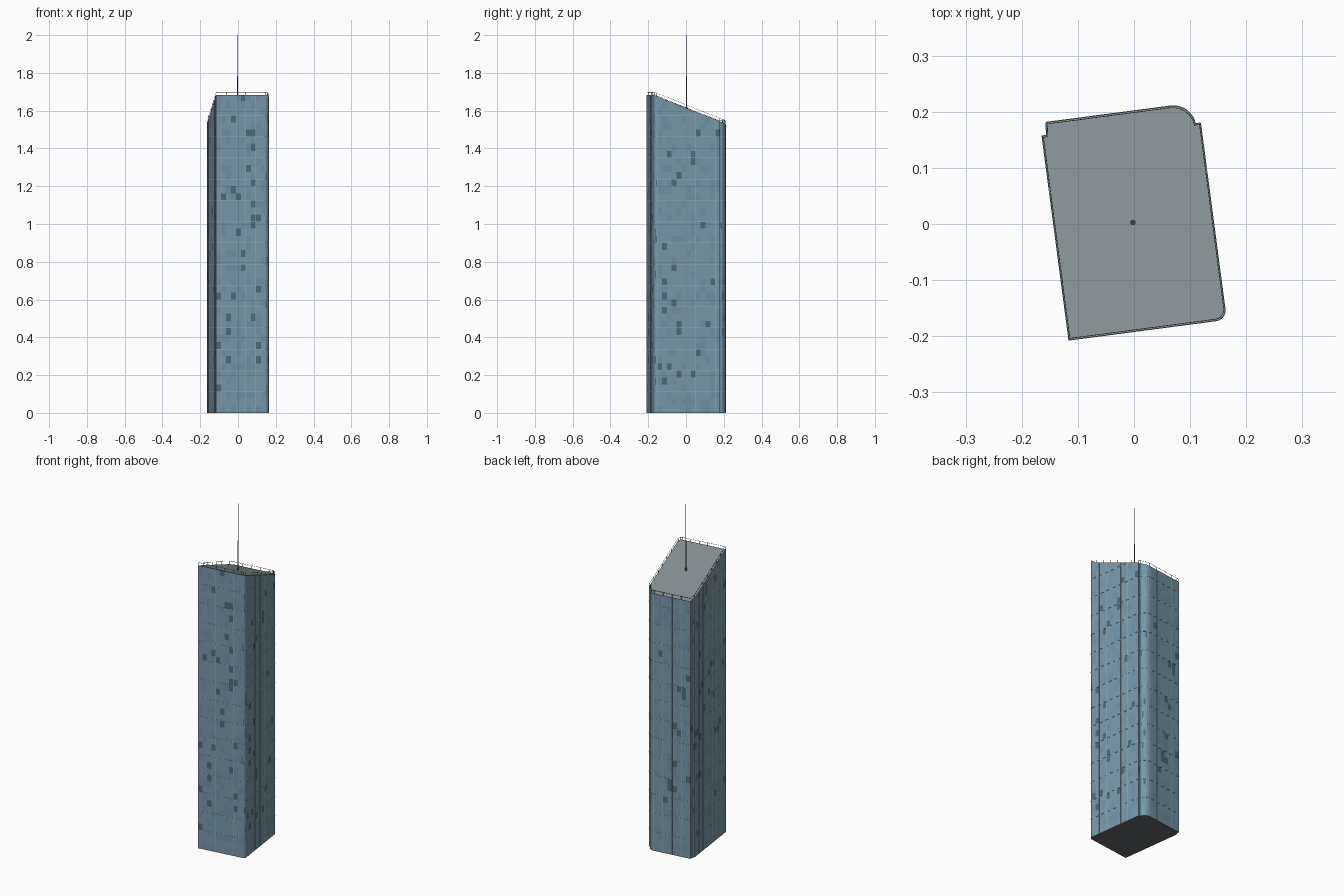
import bpy, bmesh, math, random
from mathutils import Vector, Matrix

if "Cube" in bpy.data.objects:
    bpy.data.objects.remove(bpy.data.objects["Cube"])

random.seed(7)
TURN = Matrix.Rotation(math.radians(7.5), 4, 'Z')
TOP, SLOPE, FRONT = 1.682, 0.393, -0.19
FLOOR = 0.0375


def roof_z(y):
    return TOP - SLOPE * (y - FRONT)


def material(name, rgb):
    m = bpy.data.materials.new(name)
    m.diffuse_color = (*rgb, 1)
    m.use_nodes = True
    m.node_tree.nodes["Principled BSDF"].inputs["Base Color"].default_value = m.diffuse_color
    return m


glass = material("glass", (0.19, 0.32, 0.40))
glass_mid = material("glass_mid", (0.17, 0.29, 0.38))
glass_dark = material("glass_dark", (0.075, 0.15, 0.19))
trim = material("trim", (0.36, 0.43, 0.46))
roof = material("roof", (0.22, 0.27, 0.28))
metal = material("metal", (0.12, 0.13, 0.14))


def finish(bm, name, mats):
    bm.transform(TURN)
    me = bpy.data.meshes.new(name)
    bm.to_mesh(me)
    bm.free()
    for m in mats:
        me.materials.append(m)
    ob = bpy.data.objects.new(name, me)
    bpy.context.collection.objects.link(ob)
    return ob


def arc(cx, cy, r, a0, a1, n):
    return [Vector((cx + r * math.cos(math.radians(a0 + (a1 - a0) * i / n)),
                    cy + r * math.sin(math.radians(a0 + (a1 - a0) * i / n))))
            for i in range(n + 1)]


# Footprint, counter-clockwise: two rounded corners and two notches
corners = [Vector((-0.142, -0.19))]
corners += arc(0.123, -0.172, 0.018, -90, 0, 5)
corners += [Vector((0.141, 0.163)), Vector((0.132, 0.163))]
corners += arc(0.092, 0.160, 0.040, 8, 90, 6)
corners += [Vector((-0.132, 0.2)), Vector((-0.134, 0.177)), Vector((-0.142, 0.177))]

# Split the long edges into window columns; every second one gets a mullion
points, mullions = [], []
for i, a in enumerate(corners):
    b = corners[(i + 1) % len(corners)]
    n = max(1, round((b - a).length / 0.0268))
    normal = Vector(((b - a).y, -(b - a).x)).normalized()
    for k in range(n):
        p = a.lerp(b, k / n)
        points.append(p)
        if n > 2 and k % 2 == 0:
            mullions.append((p, (b - a).normalized()))
N = len(points)


def cut_roof(bm):
    return bmesh.ops.bisect_plane(
        bm, geom=bm.verts[:] + bm.edges[:] + bm.faces[:], dist=1e-6,
        plane_co=(0, FRONT, TOP), plane_no=(0, SLOPE, 1), clear_outer=True)


def bar(bm, p, q, thick):
    """Square bar between two 3D points."""
    d = q - p
    mat = Matrix.Translation((p + q) / 2) @ d.to_track_quat('Z', 'Y').to_matrix().to_4x4()
    bmesh.ops.create_cube(bm, size=1, matrix=mat @ Matrix.Diagonal((thick, thick, d.length, 1)))


# Tower body: window panels, bottom and sloping roof
bm = bmesh.new()
rows = math.ceil(1.72 / FLOOR)
grid = [[bm.verts.new((p.x, p.y, r * FLOOR)) for p in points] for r in range(rows + 1)]
for r in range(rows):
    for c in range(N):
        d = (c + 1) % N
        f = bm.faces.new((grid[r][c], grid[r][d], grid[r + 1][d], grid[r + 1][c]))
        x = random.random()
        f.material_index = 2 if x < 0.045 and r > 2 else 1 if x < 0.25 else 0
base = bm.faces.new(list(reversed(grid[0])))
base.material_index = 4
cut_roof(bm)
lid = bmesh.ops.contextual_create(bm, geom=[e for e in bm.edges if e.is_boundary])
for f in lid["faces"]:
    f.material_index = 3
bmesh.ops.recalc_face_normals(bm, faces=bm.faces[:])
finish(bm, "tower_body", [glass, glass_mid, glass_dark, roof, metal])

# Facade trim: a band every third floor and thin vertical mullions
bm = bmesh.new()
for k in range(1, 15):
    z = k * FLOOR * 3
    for c in range(N):
        a, b = points[c], points[(c + 1) % N]
        bar(bm, Vector((a.x, a.y, z)), Vector((b.x, b.y, z)), 0.0018)
for p, _ in mullions:
    bar(bm, Vector((p.x, p.y, 0)), Vector((p.x, p.y, 1.72)), 0.0016)
cut_roof(bm)
finish(bm, "facade_trim", [trim])

# Roof railing following the slope
bm = bmesh.new()
RAIL = 0.017
edge = [Vector((p.x * 0.985, p.y * 0.985, 0)) for p in points]
for v in edge:
    v.z = roof_z(v.y)
up = Vector((0, 0, RAIL))
for c in range(N):
    a, b = edge[c], edge[(c + 1) % N]
    bar(bm, a + up, b + up, 0.0012)
    if c % 2 == 0:
        bar(bm, a - up * 0.1, a + up, 0.0016)
finish(bm, "roof_railing", [metal])


# Antenna in stacked sections, with a small foot
bm = bmesh.new()
for z0, z1, r in [(1.59, 1.62, 0.005), (1.6, 1.78, 0.0028), (1.78, 2.0, 0.0014)]:
    bmesh.ops.create_cone(bm, cap_ends=True, segments=8, radius1=r, radius2=r, depth=z1 - z0,
                          matrix=Matrix.Translation((-0.0015, 0.003, (z0 + z1) / 2)))
finish(bm, "antenna", [metal])
